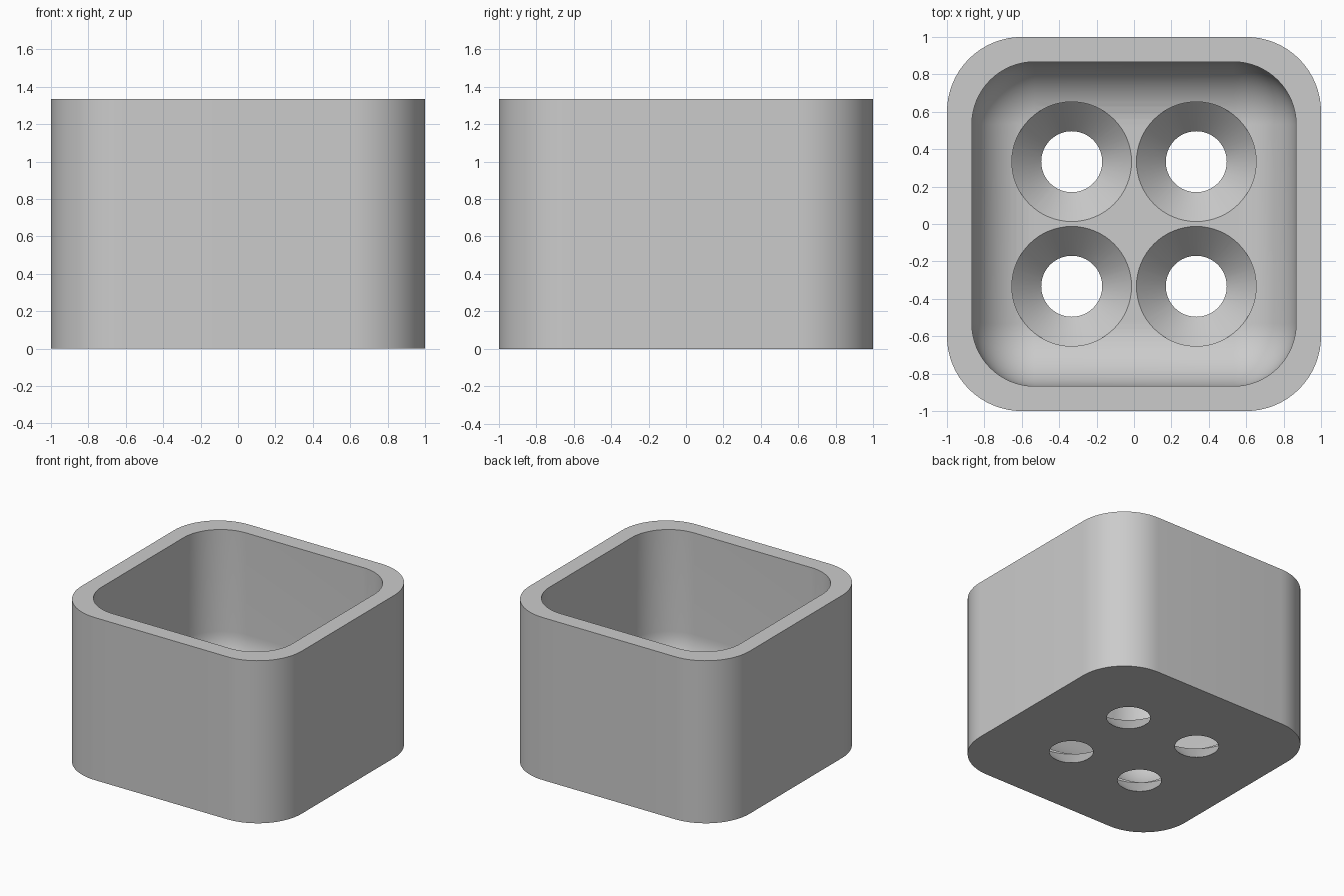
import bpy, bmesh, math

cube = bpy.data.objects.get("Cube")
if cube:
    bpy.data.objects.remove(cube, do_unlink=True)

HEIGHT, FLOOR = 1.335, 0.165
OUTER_R, INNER_HALF, INNER_R = 0.4, 0.867, 0.335
HOLE_POS, HOLE_R, SINK_R = 0.333, 0.163, 0.32

grey = bpy.data.materials.new("plain grey")
grey.use_nodes = True
colour = (0.6, 0.6, 0.6, 1)
grey.diffuse_color = colour
grey.node_tree.nodes["Principled BSDF"].inputs["Base Color"].default_value = colour


def rounded_square(half, radius, z, steps=16):
    """Ring of points around a square with round corners."""
    ring = []
    for quarter in range(4):
        mid = math.radians(45 + 90 * quarter)
        cx = math.copysign(half - radius, math.cos(mid))
        cy = math.copysign(half - radius, math.sin(mid))
        for i in range(steps + 1):
            a = math.radians(90) * (quarter + i / steps)
            ring.append((cx + radius * math.cos(a), cy + radius * math.sin(a), z))
    return ring


def circle(x, y, radius, z, steps=64):
    turn = 2 * math.pi / steps
    return [(x + radius * math.cos(i * turn), y + radius * math.sin(i * turn), z)
            for i in range(steps)]


def loft(name, rings):
    """Closed solid through a stack of rings, listed from bottom to top."""
    bm = bmesh.new()
    loops = [[bm.verts.new(p) for p in ring] for ring in rings]
    for low, high in zip(loops, loops[1:]):
        for i in range(len(low)):
            j = (i + 1) % len(low)
            bm.faces.new((low[i], low[j], high[j], high[i]))
    bm.faces.new(loops[0][::-1])
    bm.faces.new(loops[-1])
    bmesh.ops.remove_doubles(bm, verts=bm.verts, dist=1e-5)
    bmesh.ops.recalc_face_normals(bm, faces=bm.faces)
    mesh = bpy.data.meshes.new(name)
    bm.to_mesh(mesh)
    bm.free()
    mesh.materials.append(grey)
    obj = bpy.data.objects.new(name, mesh)
    bpy.context.collection.objects.link(obj)
    return obj


# Outer block
body = loft("open_box", [rounded_square(1, OUTER_R, z) for z in (0, HEIGHT)])

# Cavity with a rounded lower edge
rings = []
for i in range(17):
    a = math.radians(90) * i / 16
    radius = max(INNER_R * math.sin(a), 0.002)
    z = FLOOR + INNER_R * (1 - math.cos(a))
    rings.append(rounded_square(INNER_HALF - INNER_R + radius, radius, z))
rings.append(rounded_square(INNER_HALF, INNER_R, HEIGHT + 0.1))
cutters = [loft("cavity_cutter", rings)]

# Four countersunk holes through the floor
sink = ((HOLE_R, -0.1), (HOLE_R, 0), (SINK_R, FLOOR), (SINK_R, FLOOR + 0.2))
for x in (-HOLE_POS, HOLE_POS):
    for y in (-HOLE_POS, HOLE_POS):
        cutters.append(loft("hole_cutter", [circle(x, y, r, z) for r, z in sink]))

bpy.ops.object.select_all(action="DESELECT")
body.select_set(True)
bpy.context.view_layer.objects.active = body
for cutter in cutters:
    cutter.hide_render = True
    cut = body.modifiers.new("cut", "BOOLEAN")
    cut.operation = "DIFFERENCE"
    cut.solver = "EXACT"
    cut.object = cutter
    bpy.ops.object.modifier_apply(modifier=cut.name)
    bpy.data.objects.remove(cutter, do_unlink=True)

bpy.ops.object.shade_smooth_by_angle(angle=math.radians(30))
